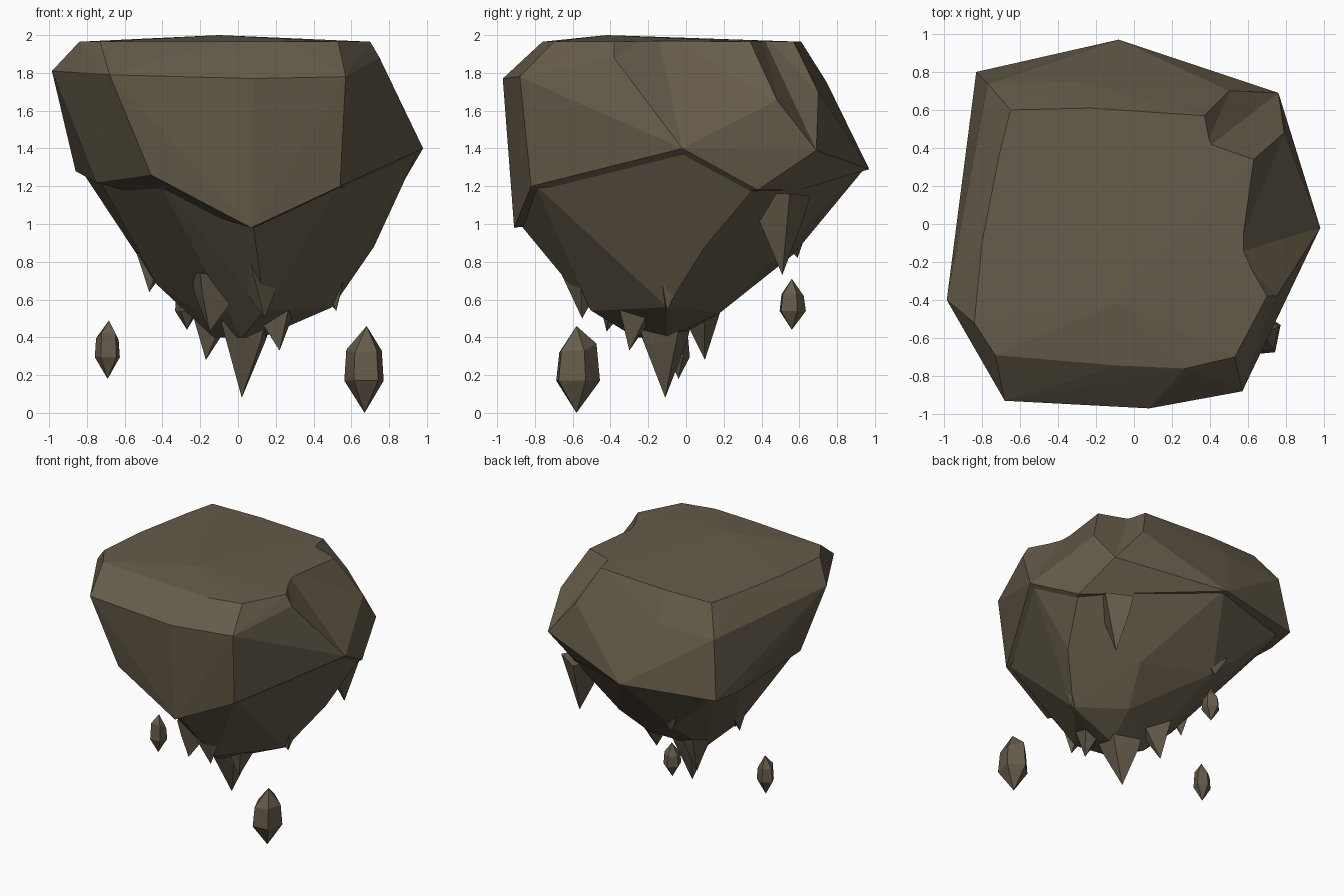
import bpy, bmesh, math, random
from mathutils import Vector

if "Cube" in bpy.data.objects:
    bpy.data.objects.remove(bpy.data.objects["Cube"])

random.seed(4)
mat = bpy.data.materials.new("brown_rock")
mat.diffuse_color = (0.13, 0.106, 0.068, 1)
mat.use_nodes = True
mat.node_tree.nodes["Principled BSDF"].inputs["Base Color"].default_value = mat.diffuse_color


def hull(name, pts):
    """Faceted convex chunk of rock around a few corner points."""
    bm = bmesh.new()
    for p in pts:
        bm.verts.new(p)
    res = bmesh.ops.convex_hull(bm, input=bm.verts[:])
    inner = {g for g in res["geom_interior"] + res["geom_unused"]
             if isinstance(g, bmesh.types.BMVert)}
    bmesh.ops.delete(bm, geom=list(inner), context='VERTS')
    bmesh.ops.recalc_face_normals(bm, faces=bm.faces[:])
    me = bpy.data.meshes.new(name)
    bm.to_mesh(me)
    bm.free()
    ob = bpy.data.objects.new(name, me)
    bpy.context.collection.objects.link(ob)
    me.materials.append(mat)
    return ob


def combine(ob, tool, op):
    """Apply a boolean and discard the tool object."""
    mod = ob.modifiers.new("bool", 'BOOLEAN')
    mod.operation, mod.object, mod.solver = op, tool, 'EXACT'
    bpy.context.view_layer.objects.active = ob
    bpy.ops.object.modifier_apply(modifier=mod.name)
    bpy.data.objects.remove(tool, do_unlink=True)


def notch(ob, rows, far):
    """Cut a valley: each row runs from the top rim to a lower corner."""
    pts = [far]
    for a, b in rows:
        a, b = Vector(a), Vector(b)
        pts += [a + (a - b) * 0.12, b + (b - a) * 0.06]
    combine(ob, hull("notch_cutter", pts), 'DIFFERENCE')


def spike(tip, base, r):
    """Four-sided hanging spike flaring from a tip up into the rock."""
    a0 = random.uniform(0, math.pi)
    pts = [tip]
    for i in range(4):
        a = a0 + i * math.pi / 2 + random.uniform(-0.3, 0.3)
        for dz, k in ((0, 1), (0.12, 1.3)):
            pts.append((base[0] + k * r * math.cos(a),
                        base[1] + k * r * math.sin(a),
                        base[2] + dz + random.uniform(-0.03, 0.03)))
    return hull("spike", pts)


# Upper block: flat plateau rim and the shoulder corners below it
plateau = [(-.65, .6), (-.23, .61), (.03, .575), (.37, .57), (.63, .34),
           (.70, -.38), (.53, -.7), (.27, -.76), (-.08, -.745), (-.73, -.69),
           (-.84, -.52), (-.8, -.1), (-.71, .36)]
shoulders = [(-.68, -.93, 1.79), (.08, -.97, 1.77), (.57, -.88, 1.78),
             (-.985, -.4, 1.81), (.75, -.38, 1.88), (.98, -.02, 1.4),
             (.85, .38, 1.18), (.79, .48, 1.66), (.76, .69, 1.39),
             (.5, .7, 1.7), (-.08, .97, 1.29), (-.28, .745, 1.75),
             (-.77, .74, 1.75), (-.83, .8, 1.29), (-.86, .55, 1.28),
             (-.46, -.88, 1.26), (.07, -.91, .98), (.54, -.82, 1.2),
             (-.75, -.4, 1.22), (.6, .6, 1.18)]
island = hull("floating_rock", [(x, y, 1.965) for x, y in plateau]
              + [(-.1, -.42, 2.0)] + shoulders)

# Broken back right corner and the shallow dip in the right face
notch(island, [((.37, .57, 1.965), (.5, .7, 1.7)),
               ((.41, .42, 1.965), (.76, .69, 1.39)),
               ((.63, .34, 1.965), (.79, .48, 1.66))], (1.0, .95, 2.15))
notch(island, [((.70, -.38, 1.965), (.75, -.38, 1.88)),
               ((.58, -.14, 1.965), (.98, -.02, 1.4)),
               ((.63, .34, 1.965), (.79, .48, 1.66))], (1.2, .05, 2.15))

# Tapering underside, flush with the bottom edge of the upper block
underside = [(.96, -.02, 1.4), (.842, .37, 1.2), (.72, .1, .88),
             (.5, -.1, .56), (.14, -.5, .54), (.09, -.66, .82),
             (.08, -.88, 1.0), (-.43, -.08, .68), (-.73, -.38, 1.23),
             (-.59, .2, .93), (-.84, .54, 1.3), (-.07, .95, 1.3),
             (-.28, .57, .84), (.2, .18, .53), (-.13, -.05, .4),
             (.13, -.1, .4), (.02, -.27, .4), (.535, -.8, 1.21),
             (.63, .6, 1.2), (.3, .43, .78), (-.44, -.83, 1.26),
             (-.8, .75, 1.32)]
combine(island, hull("underside", underside), 'UNION')

# Hanging spikes: tip, base centre, base radius
for tip, base, r in [((.02, -.11, .08), (.02, -.12, .38), .14),
                     ((-.17, .1, .28), (-.13, .08, .47), .1),
                     ((.22, -.3, .33), (.21, -.26, .52), .1),
                     ((-.15, -.42, .43), (-.13, -.37, .63), .11),
                     ((.14, -.55, .5), (.1, -.53, .82), .17),
                     ((-.47, -.02, .64), (-.43, 0, .86), .11),
                     ((.52, -.1, .54), (.48, -.08, .72), .1),
                     ((.6, .51, .73), (.58, .49, 1.05), .13),
                     ((-.28, .59, .82), (-.28, .56, .96), .1)]:
    combine(island, spike(tip, base, r), 'UNION')


# Loose floating shards: centre, half widths, bottom and top heights
def shard(name, x, y, rx, ry, z0, z1):
    h = z1 - z0
    pts = [(x, y, z0), (x + rx * .1, y, z1)]
    for i in range(5):
        a = i * math.tau / 5 + 0.4
        c, s = math.cos(a), math.sin(a)
        pts += [(x + rx * c, y + ry * s, z0 + h * .37),
                (x + rx * .9 * c, y + ry * .85 * s,
                 z0 + h * (.72 + random.uniform(-.06, .08)))]
    return hull(name, pts)


shard("shard_front_right", .67, -.58, .11, .125, 0.0, .46)
shard("shard_left", -.69, -.04, .07, .06, .18, .49)
shard("shard_back", -.27, .56, .065, .075, .44, .71)
